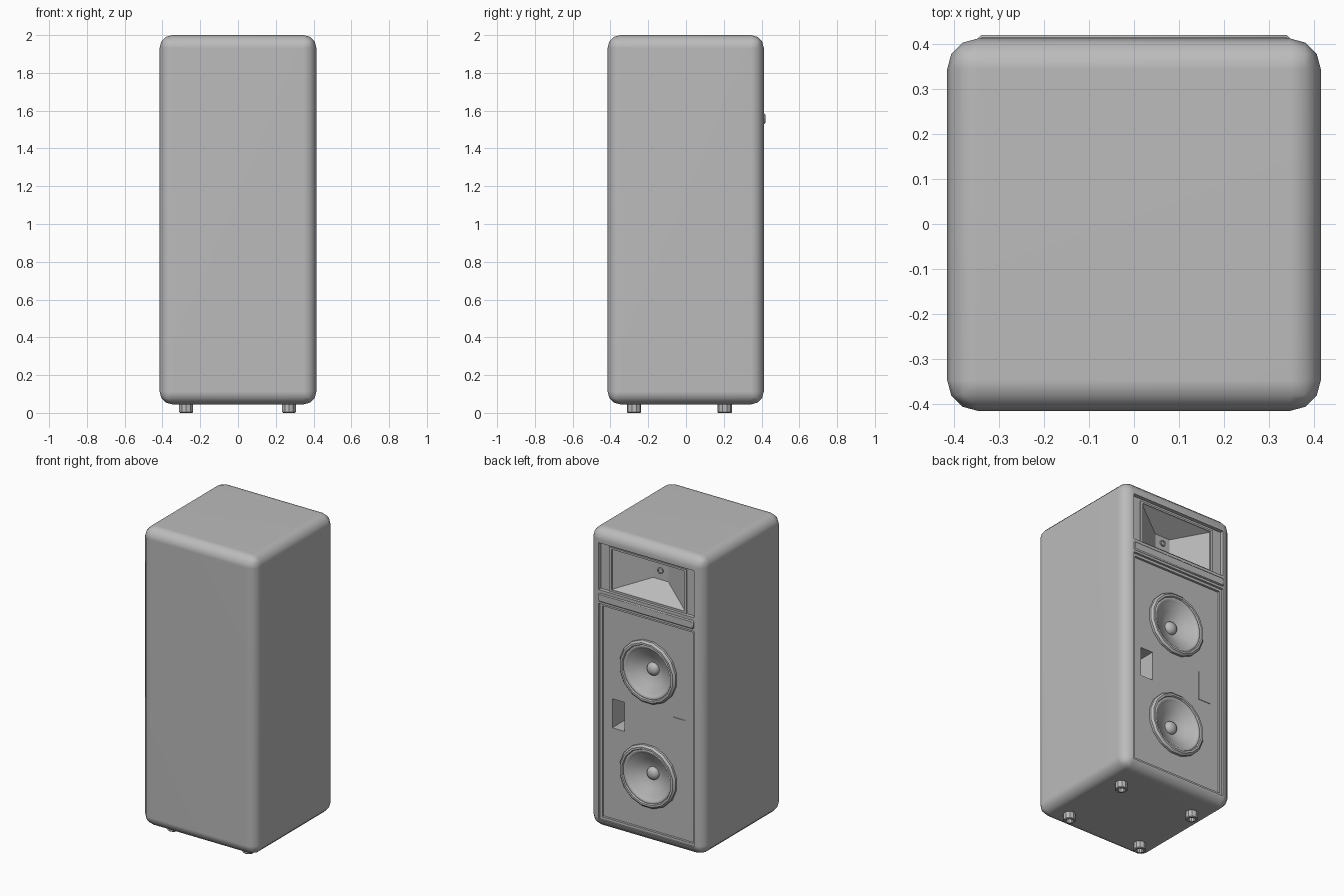
import bpy, bmesh, math
from mathutils import Matrix, Vector

if "Cube" in bpy.data.objects:
    bpy.data.objects.remove(bpy.data.objects["Cube"])

grey = bpy.data.materials.new("cabinet_grey")
grey.diffuse_color = (0.5, 0.5, 0.5, 1)
grey.use_nodes = True
grey.node_tree.nodes["Principled BSDF"].inputs["Base Color"].default_value = grey.diffuse_color


def add(name, bm, angle=40):
    bmesh.ops.recalc_face_normals(bm, faces=bm.faces)
    me = bpy.data.meshes.new(name)
    bm.to_mesh(me)
    bm.free()
    ob = bpy.data.objects.new(name, me)
    bpy.context.collection.objects.link(ob)
    me.materials.append(grey)
    smooth(ob, angle)
    return ob


def smooth(ob, angle):
    bpy.ops.object.select_all(action='DESELECT')
    ob.select_set(True)
    bpy.context.view_layer.objects.active = ob
    bpy.ops.object.shade_smooth_by_angle(angle=math.radians(angle))


def box(name, x, y, z, bevel=0, seg=1):
    """Box from (min, max) ranges."""
    bm = bmesh.new()
    bmesh.ops.create_cube(bm, size=1)
    for v in bm.verts:
        v.co = Vector([r[0] if c < 0 else r[1] for c, r in zip(v.co, (x, y, z))])
    if bevel:
        bmesh.ops.bevel(bm, geom=bm.edges[:], offset=bevel, segments=seg,
                        profile=0.5, affect='EDGES')
    return add(name, bm)


def loft(name, rings, angle=40, cap_start=False, cap_end=False):
    """Skin a list of equal-length point rings."""
    bm = bmesh.new()
    loops = [[bm.verts.new(p) for p in r] for r in rings]
    n = len(loops[0])
    for a, b in zip(loops, loops[1:]):
        for i in range(n):
            j = (i + 1) % n
            bm.faces.new((a[i], a[j], b[j], b[i]))
    if cap_start:
        bm.faces.new(loops[0][::-1])
    if cap_end:
        bm.faces.new(loops[-1])
    return add(name, bm, angle)


def circle(r, y, zc, n):
    return [(r * math.cos(2 * math.pi * (i + .5) / n), y,
             zc + r * math.sin(2 * math.pi * (i + .5) / n)) for i in range(n)]


def rect(w, y, z0, z1):
    return [(-w, y, z0), (w, y, z0), (w, y, z1), (-w, y, z1)]


# Cabinet with rounded edges
BACK, BAFFLE = 0.412, 0.383
WOOFERS = (1.15, 0.467)
cabinet = box("cabinet", (-.415, .415), (-.415, BACK), (.045, 2), .068, 3)

# Cutters: stepped recesses, horn pocket, woofer holes, port
cutters = [
    box("cut_upper", (-.345, .345), (.388, .6), (1.605, 1.912)),
    box("cut_lower_step", (-.345, .345), (.398, .6), (.1, 1.515)),
    box("cut_lower", (-.328, .328), (BAFFLE, .6), (.117, 1.498)),
    box("cut_horn", (-.272, .272), (.2, .6), (1.615, 1.888)),
    box("cut_port", (.178, .266), (.18, .6), (.71, .9)),
]
for zc in WOOFERS:
    cutters.append(loft("cut_woofer", [circle(.18, .28, zc, 24), circle(.18, .6, zc, 24)],
                        cap_start=True, cap_end=True))
for c in cutters:
    c.hide_render = True
    m = cabinet.modifiers.new("cut", 'BOOLEAN')
    m.object, m.operation, m.solver = c, 'DIFFERENCE', 'EXACT'
deps = bpy.context.evaluated_depsgraph_get()
mesh = bpy.data.meshes.new_from_object(cabinet.evaluated_get(deps))
cabinet.modifiers.clear()
cabinet.data = mesh
for c in cutters:
    bpy.data.objects.remove(c)
smooth(cabinet, 40)
cabinet.modifiers.new("even_shading", 'WEIGHTED_NORMAL').keep_sharp = True

# Divider bar between the two openings
box("divider_bar", (-.345, .345), (.40, .42), (1.53, 1.585), .006, 1)

# Horn: flange, flared mouth and throat
loft("horn", [rect(.28, .386, 1.607, 1.896), rect(.28, .396, 1.607, 1.896),
              rect(.262, .396, 1.62, 1.884), rect(.262, .386, 1.62, 1.884),
              rect(.055, .262, 1.705, 1.81)], 20, cap_end=True)
loft("horn_throat_ring", [circle(r, y, 1.765, 12) for r, y in
                          ((.02, .262), (.02, .27), (.014, .27), (.014, .264))],
     30, cap_end=True)

# Woofers: faceted rim, surround, cone and dust cap
for i, zc in enumerate(WOOFERS):
    rim = ((.205, .38), (.205, .398), (.193, .41), (.18, .41), (.174, .398))
    loft(f"woofer_rim_{i}", [circle(r, y, zc, 16) for r, y in rim], 20)
    cone = ((.18, .396), (.172, .402), (.162, .402), (.153, .394), (.146, .39),
            (.095, .362), (.04, .335))
    loft(f"woofer_cone_{i}", [circle(r, y, zc, 32) for r, y in cone], 50, cap_end=True)
    cap = ((.042, .335), (.04, .347), (.032, .358), (.018, .365), (.004, .367))
    loft(f"dust_cap_{i}", [circle(r, y, zc, 20) for r, y in cap], 50, cap_end=True)

# Cover plate opposite the open port
box("port_cover", (-.266, -.178), (BAFFLE - .002, BAFFLE + .004), (.71, .9))

# Hollow feet
for i, (x, y) in enumerate(((-.275, -.275), (.27, -.275), (-.275, .205), (.27, .205))):
    rings = []
    for r, z in ((.038, .06), (.038, .004), (.034, 0), (.022, 0), (.022, .025)):
        rings.append([(x + px, y + pz, z) for px, _, pz in circle(r, 0, 0, 10)])
    loft(f"foot_{i}", rings, 30, cap_start=True, cap_end=True)
